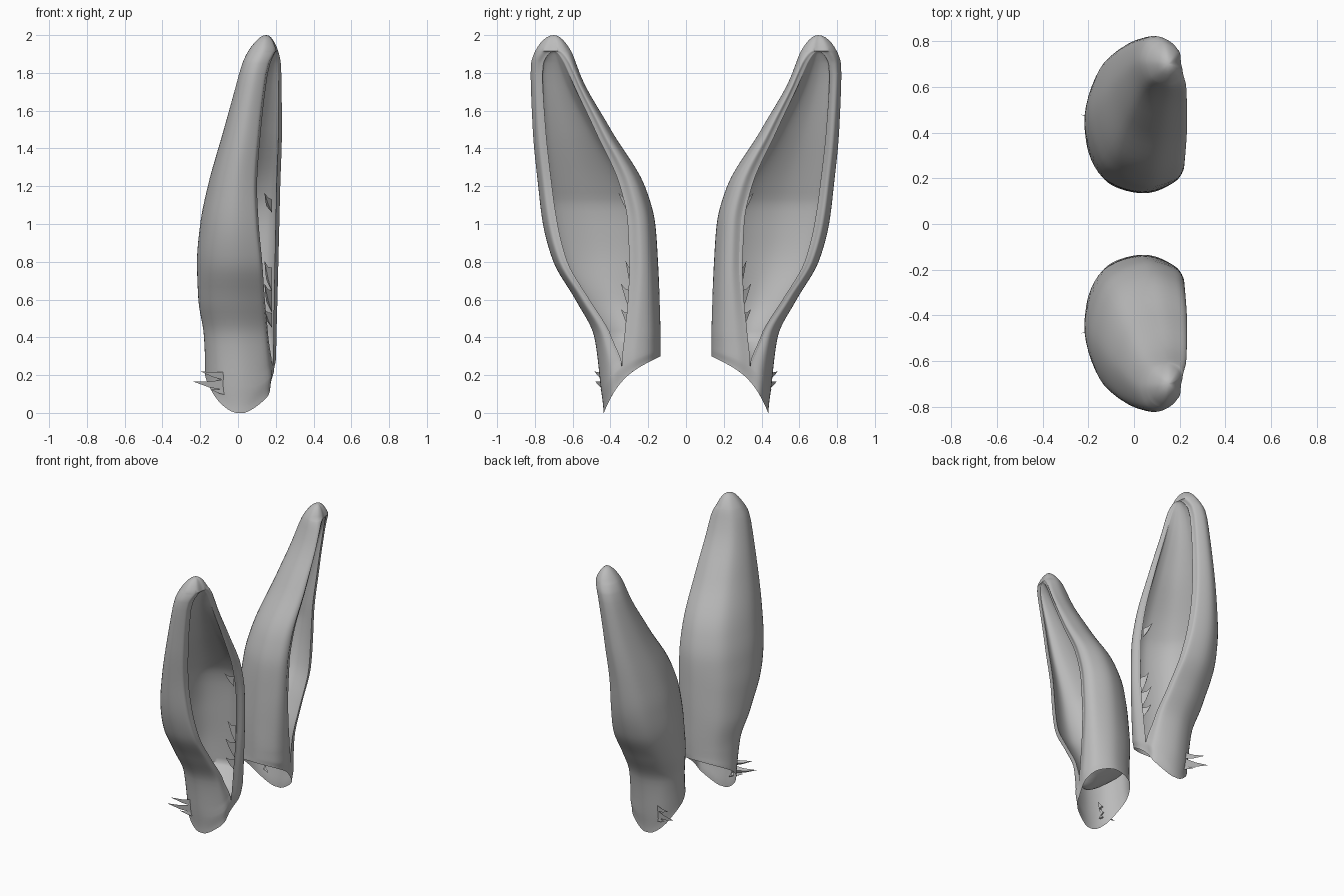
import bpy, bmesh, math
from mathutils import Vector

cube = bpy.data.objects.get("Cube")
if cube:
    bpy.data.objects.remove(cube, do_unlink=True)

grey = bpy.data.materials.new("soft grey")
grey.use_nodes = True
grey.diffuse_color = (0.5, 0.5, 0.5, 1)
grey.node_tree.nodes["Principled BSDF"].inputs["Base Color"].default_value = grey.diffuse_color

# Ear outline by height: z, near side y, far side y, back x, front x,
# opening near y, opening far y, far rim x (the tip is rounded off later)
OUTLINE = [
    (0, .135, .437, -.175, .19, .34, .34, .17),
    (.14, .135, .452, -.175, .2, .34, .34, .18),
    (.4, .135, .485, -.18, .203, .325, .395, .16),
    (.6, .14, .585, -.21, .208, .3, .52, .14),
    (.8, .15, .7, -.217, .213, .285, .645, .125),
    (1, .165, .755, -.2, .218, .29, .7, .105),
    (1.2, .22, .78, -.16, .223, .33, .73, .095),
    (1.5, .4, .81, -.075, .232, .465, .76, .115),
    (1.85, .58, .823, .02, .228, .62, .775, .16),
    (1.915, .59, .818, .035, .225, .635, .77, .175),
    (2, .605, .81, .055, .22, .65, .765, .18),
]
OPEN_LOW, OPEN_HIGH = OUTLINE[1][0], OUTLINE[-2][0]
TIP_Y, TIP_X = .7, .15
STEPS = 6


def slope(i, c):
    """Monotone tangent of column c at outline row i."""
    if i == 0 or i == len(OUTLINE) - 1:
        return 0
    p, q, r = OUTLINE[i - 1:i + 2]
    a = (q[c] - p[c]) / (q[0] - p[0])
    b = (r[c] - q[c]) / (r[0] - q[0])
    return 2 * a * b / (a + b) if a * b > 0 else 0


def rounding(z, start, end):
    """Share by which a dome between two heights has closed."""
    t = min(1, max(0, (z - start) / (end - start)))
    return 1 - math.sqrt(1 - t * t)


def near_edge(row):
    """Depth of the near rim edge, a little behind the front."""
    return row[4] - .04 * (row[4] - row[3])


def outline_at(i, t):
    p, q = OUTLINE[i], OUTLINE[i + 1]
    if q[0] >= OPEN_HIGH:
        t = math.sin(t * math.pi / 2)
    h = q[0] - p[0]
    z = p[0] + h * t
    s = t * t * (3 - 2 * t)
    row = [z]
    for c in range(1, len(p)):
        row.append(p[c] + (q[c] - p[c]) * s + h * t * (1 - t)
                   * ((1 - t) * slope(i, c) - t * slope(i + 1, c)))
    tip, top = rounding(z, 1.81, 2), rounding(z, 1.8, OPEN_HIGH)
    ends = (TIP_Y, TIP_Y, TIP_X, TIP_X, TIP_Y, TIP_Y)
    for c, end in enumerate(ends, 1):
        row[c] += (end - row[c]) * (tip if c < 5 else top)
    row[7] += (near_edge(row) - row[7]) * top
    return row


def spline(pts):
    """Smooth curve through the points."""
    ext = [pts[0] * 2 - pts[1]] + pts + [pts[-1] * 2 - pts[-2]]
    out = []
    for a, b, c, d in zip(ext, ext[1:], ext[2:], ext[3:]):
        for k in range(STEPS):
            t = k / STEPS
            out.append(b + (c - a) * t / 2 + (a * 2 - b * 5 + c * 4 - d) * t * t / 2
                       + (b * 3 - a - c * 3 + d) * t ** 3 / 2)
    return out + [pts[-1]]


def section(row):
    """Outer curve from the far rim edge round the back to the near rim edge."""
    z, yi, yo, xb, xf, oi, oo, xo = row
    near_x = near_edge(row)
    if oo - oi < .0001:
        oo, xo = oi, near_x
    mid = yi + .52 * (yo - yi)
    xm = xb + .58 * (xf - xb)
    xs = min(xm, xb + .53 * (xo - xb))
    return spline([Vector(p) for p in (
        (xo, oo), (xo - .15 * (xo - xs), oo + .6 * (yo - oo)), (xs, yo),
        (xs + .7 * (xb - xs), mid + .72 * (yo - mid)), (xb, mid),
        (xm + .7 * (xb - xm), mid + .72 * (yi - mid)), (xm, yi),
        (xm + .75 * (xf - xm), yi + .22 * (oi - yi)),
        (xf, yi + .62 * (oi - yi)), (near_x, oi))])


def place(x, y, z):
    """Slant the foot of the ear along its curved cut."""
    if z < .4:
        f = min(1, max(0, (y - .135) / .3))
        z += .3 * (1 - (f + f ** 4) / 2) * (1 - z / .4)
    return Vector((x, y, z))


def loft(bm, rows):
    rings = [[bm.verts.new(p) for p in r] for r in rows]
    for a, b in zip(rings, rings[1:]):
        for k in range(len(a) - 1):
            bm.faces.new((a[k], a[k + 1], b[k + 1], b[k]))


def finish(bm, name, side):
    bmesh.ops.scale(bm, vec=(1, side, 1), verts=bm.verts)
    bmesh.ops.recalc_face_normals(bm, faces=bm.faces)
    mesh = bpy.data.meshes.new(name)
    bm.to_mesh(mesh)
    bm.free()
    mesh.materials.append(grey)
    ob = bpy.data.objects.new(name, mesh)
    bpy.context.collection.objects.link(ob)
    bpy.ops.object.select_all(action='DESELECT')
    ob.select_set(True)
    bpy.context.view_layer.objects.active = ob
    bpy.ops.object.shade_smooth_by_angle(angle=math.radians(50))


def build_ear(name, side):
    bm = bmesh.new()
    shell, hollow = [], []
    rows = [outline_at(i, k / STEPS) for i in range(len(OUTLINE) - 1) for k in range(STEPS)]
    for row in rows + [outline_at(len(OUTLINE) - 2, 1)]:
        z = row[0]
        curve = section(row)
        shell.append([place(p.x, p.y, z) for p in curve])
        if OPEN_LOW - .001 <= z <= OPEN_HIGH + .001:
            # hollow drops steeply at the foot and grows shallower towards the tip
            low = min(1, max(0, (z - OPEN_LOW) / .25))
            high = min(1, max(0, (OPEN_HIGH - z) / .8))
            deep = .9 * math.sqrt(low) * high ** .65
            inner = []
            for j, p in enumerate(curve):
                u = j / (len(curve) - 1)
                w = min(1, min(u, 1 - u) / .25)
                q = curve[0].lerp(curve[-1], u).lerp(p, deep * w * w * (3 - 2 * w))
                inner.append(place(q.x, q.y, z))
            hollow.append(inner)
    loft(bm, shell)
    loft(bm, hollow)
    bmesh.ops.remove_doubles(bm, verts=bm.verts, dist=.0005)
    finish(bm, name, side)


def build_tufts(name, side, spikes, depth):
    """Pointed locks, each given by two root points and a tip."""
    bm = bmesh.new()
    for root in spikes:
        a, b, tip = (Vector(p) for p in root)
        mid = (a + b) / 2 + Vector(depth)
        ring = [bm.verts.new(p) for p in (a, b, mid)]
        # slight curl half way to the tip
        half = [bm.verts.new(v.co.lerp(tip, .5) + (a - b) * .12) for v in ring]
        end = bm.verts.new(tip)
        for k in range(3):
            n = (k + 1) % 3
            bm.faces.new((ring[k], ring[n], half[n], half[k]))
            bm.faces.new((half[k], half[n], end))
        bm.faces.new(ring)
    finish(bm, name, side)


# Rim locks: root y, root z, tip y, tip z, height of the root
RIM = [(.305, 1.06, .358, 1.165, .07), (.285, .64, .32, .805, .13),
       (.29, .53, .345, .685, .12), (.3, .45, .345, .55, .08)]
rim_locks = [((.18, y, z), (.18, y, z + h), (.14, ty, tz)) for y, z, ty, tz, h in RIM]
# Foot locks sweep backwards from the far side of the base
foot_locks = [((-.06, .43, .17), (-.05, .43, .22), (-.2, .487, .22)),
              ((-.07, .427, .12), (-.06, .43, .18), (-.235, .48, .165)),
              ((-.05, .42, .09), (-.07, .425, .13), (-.15, .455, .125))]

for label, side in (("back", 1), ("front", -1)):
    build_ear(label + "_ear", side)
    build_tufts(label + "_ear_rim_tufts", side, rim_locks, (-.03, -.01, 0))
    build_tufts(label + "_ear_foot_tufts", side, foot_locks, (-.02, -.01, 0))
